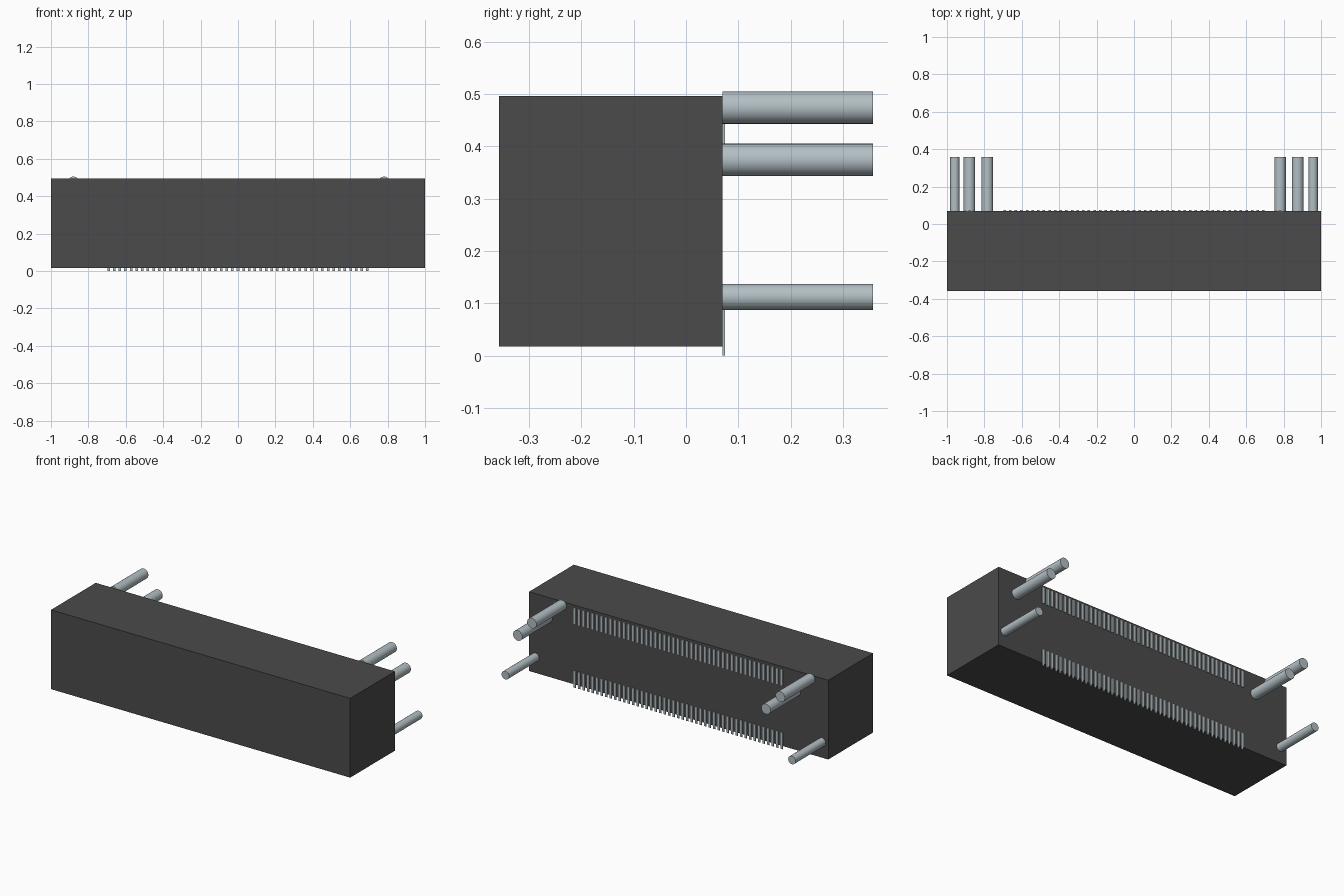
import bpy
import math

cube = bpy.data.objects.get("Cube")
if cube:
    bpy.data.objects.remove(cube, do_unlink=True)


def material(name, rgb):
    m = bpy.data.materials.new(name)
    m.use_nodes = True
    color = (*rgb, 1.0)
    m.diffuse_color = color
    m.node_tree.nodes["Principled BSDF"].inputs["Base Color"].default_value = color
    return m


black = material("black_plastic", (0.07, 0.07, 0.07))
metal = material("pale_metal", (0.45, 0.52, 0.55))

BACK = 0.07      # rear face of the housing
PIN_END = 0.357  # rear tip of the posts


def box(name, low, high, mat):
    center = [(a + b) / 2 for a, b in zip(low, high)]
    bpy.ops.mesh.primitive_cube_add(size=1, location=center)
    ob = bpy.context.object
    ob.name = name
    ob.scale = [b - a for a, b in zip(low, high)]
    bpy.ops.object.transform_apply(location=False, rotation=False, scale=True)
    ob.data.materials.append(mat)
    return ob


def post(name, x, z, radius):
    bpy.ops.mesh.primitive_cylinder_add(
        vertices=24, radius=radius, depth=PIN_END - BACK,
        location=(x, (BACK + PIN_END) / 2, z), rotation=(math.pi / 2, 0, 0))
    ob = bpy.context.object
    ob.name = name
    ob.data.materials.append(metal)
    bpy.ops.object.shade_smooth_by_angle(angle=math.radians(30))


# Housing block
box("housing", (-1, -0.357, 0.017), (1, BACK, 0.496), black)

# Mounting posts, staggered differently at each end
for side, upper_x, middle_x, lower_x in (("right", -0.88, -0.784, -0.958),
                                         ("left", 0.781, 0.875, 0.958)):
    post("upper_post_" + side, upper_x, 0.474, 0.031)
    post("middle_post_" + side, middle_x, 0.374, 0.031)
    post("lower_post_" + side, lower_x, 0.112, 0.025)

# Two rows of flat contacts on the rear face
COUNT, PITCH, WIDTH = 47, 0.0301, 0.0135
for row, bottom, top in (("upper", 0.384, 0.481), ("lower", 0.0, 0.1)):
    start = -PITCH * (COUNT - 1) / 2
    contact = box(row + "_contacts", (start - WIDTH / 2, BACK, bottom),
                  (start + WIDTH / 2, BACK + 0.005, top), metal)
    array = contact.modifiers.new("row", "ARRAY")
    array.count = COUNT
    array.use_relative_offset = False
    array.use_constant_offset = True
    array.constant_offset_displace = (PITCH, 0, 0)
